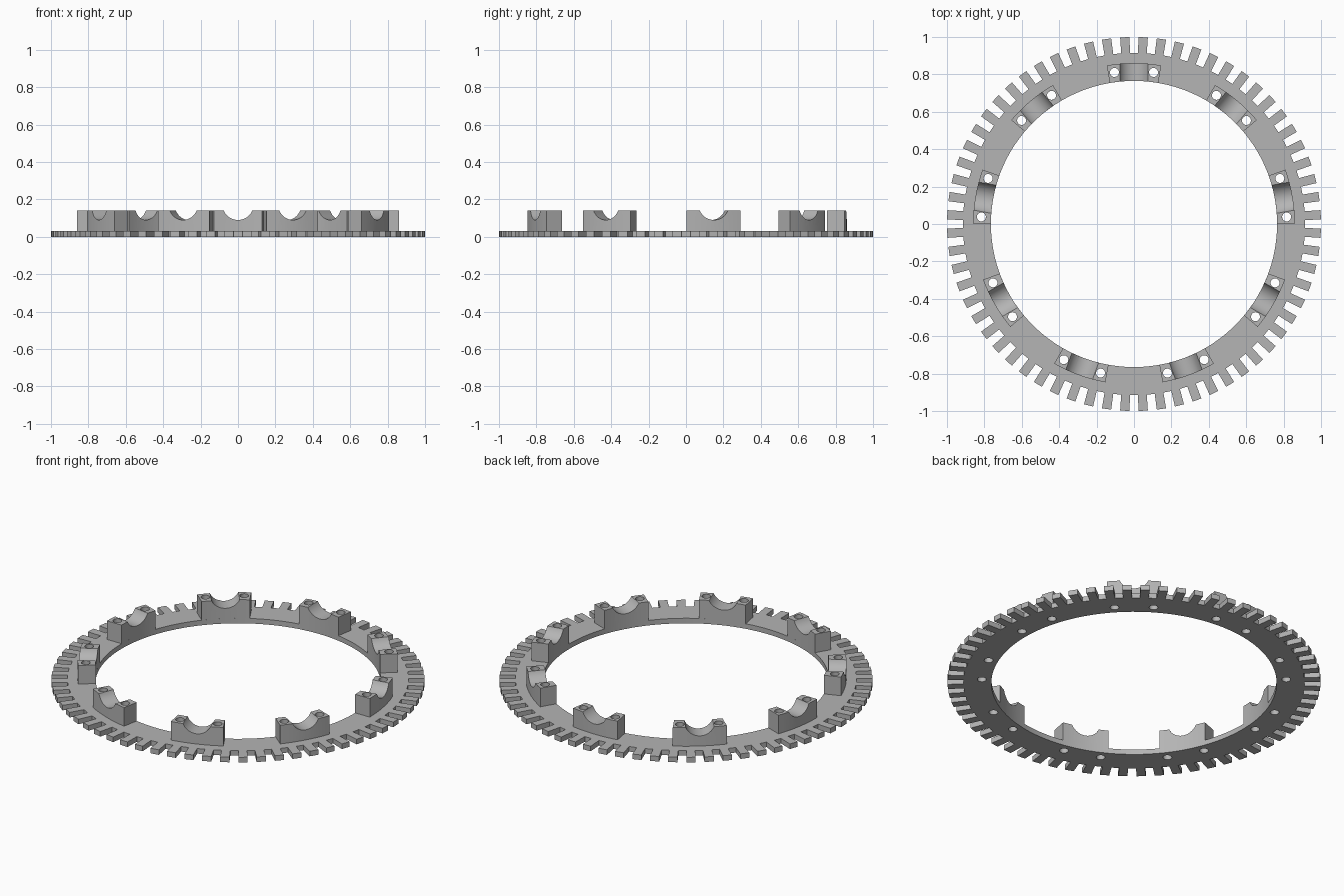
import bpy
import bmesh
from math import sin, cos, radians, pi
from mathutils import Matrix

TEETH, MOUNTS = 64, 9
INNER, ROOT, TIP = 0.765, 0.915, 1.0
PLATE, TOP, BLOCK_OUT = 0.03, 0.14, 0.86
HOLE_R, HOLE_ORBIT, HOLE_ANGLE = 0.024, 0.817, radians(7.35)
BLOCK_HALF = radians(9.75)

if "Cube" in bpy.data.objects:
    bpy.data.objects.remove(bpy.data.objects["Cube"])

grey = bpy.data.materials.new("machined grey")
grey.use_nodes = True
grey.diffuse_color = (0.46, 0.46, 0.46, 1)
grey.node_tree.nodes["Principled BSDF"].inputs["Base Color"].default_value = grey.diffuse_color


def polar(bm, r, a, z=0):
    return bm.verts.new((r * cos(a), r * sin(a), z))


def make_object(name, bm):
    bmesh.ops.recalc_face_normals(bm, faces=bm.faces)
    mesh = bpy.data.meshes.new(name)
    bm.to_mesh(mesh)
    bm.free()
    mesh.materials.append(grey)
    obj = bpy.data.objects.new(name, mesh)
    bpy.context.collection.objects.link(obj)
    return obj


def thicken(bm, height):
    # Raise a flat sheet into a solid, keeping the sheet as its underside
    made = bmesh.ops.extrude_face_region(bm, geom=bm.faces[:], use_keep_orig=True)
    top = [v for v in made["geom"] if isinstance(v, bmesh.types.BMVert)]
    bmesh.ops.translate(bm, verts=top, vec=(0, 0, height))


def cut(obj, cutter):
    # Apply a boolean cut and discard the cutter
    cutter.hide_render = True
    mod = obj.modifiers.new("cut", "BOOLEAN")
    mod.operation, mod.solver, mod.object = "DIFFERENCE", "EXACT", cutter
    bpy.context.view_layer.update()
    graph = bpy.context.evaluated_depsgraph_get()
    mesh = bpy.data.meshes.new_from_object(obj.evaluated_get(graph))
    obj.modifiers.clear()
    obj.data = mesh
    bpy.data.objects.remove(cutter)


def smooth(obj):
    bpy.ops.object.select_all(action="DESELECT")
    obj.select_set(True)
    bpy.context.view_layer.objects.active = obj
    bpy.ops.object.shade_smooth_by_angle(angle=radians(30))


def hole_cutter(mount_angles):
    bm = bmesh.new()
    for a in mount_angles:
        for side in (-1, 1):
            b = a + side * HOLE_ANGLE
            place = Matrix.Translation((HOLE_ORBIT * cos(b), HOLE_ORBIT * sin(b), 0.1))
            bmesh.ops.create_cone(bm, cap_ends=True, segments=24, radius1=HOLE_R,
                                  radius2=HOLE_R, depth=0.4, matrix=place)
    return make_object("hole_cutter", bm)


# Toothed ring: each pitch is a rim piece, a tooth and a gap piece
bm = bmesh.new()
pitch = 2 * pi / TEETH
inner, root, tip = [], [], []
for i in range(TEETH):
    mid = (i + 0.5) * pitch
    for side in (-1, 1):
        a = mid + side * 0.0236 / ROOT
        inner.append(polar(bm, INNER, a))
        root.append(polar(bm, ROOT, a))
        tip.append(polar(bm, TIP, mid + side * 0.025 / TIP))
count = len(inner)
for i in range(count):
    j = (i + 1) % count
    bm.faces.new((inner[i], root[i], root[j], inner[j]))
    if i % 2 == 0:
        bm.faces.new((root[i], tip[i], tip[j], root[j]))
thicken(bm, PLATE)
ring = make_object("toothed_ring", bm)

angles = [pi / 2 + i * 2 * pi / MOUNTS for i in range(MOUNTS)]
cut(ring, hole_cutter(angles))
smooth(ring)

# Bearing block: curved sector with a round saddle and two bolt holes
bm = bmesh.new()
steps = 8
rows = []
for i in range(steps + 1):
    a = BLOCK_HALF * (2 * i / steps - 1)
    rows.append((polar(bm, INNER, a, PLATE), polar(bm, BLOCK_OUT, a, PLATE)))
for (a, b), (c, d) in zip(rows, rows[1:]):
    bm.faces.new((a, b, d, c))
thicken(bm, TOP - PLATE)
block = make_object("bearing_block_1", bm)

bm = bmesh.new()
saddle_r = 0.083
place = Matrix.Translation((0.8, 0, 0.09 + saddle_r)) @ Matrix.Rotation(pi / 2, 4, "Y")
bmesh.ops.create_cone(bm, cap_ends=True, segments=64, radius1=saddle_r,
                      radius2=saddle_r, depth=0.4, matrix=place)
cut(block, make_object("saddle_cutter", bm))
cut(block, hole_cutter([0]))
smooth(block)

# Repeat the block around the ring
block.rotation_euler.z = angles[0]
for i, a in enumerate(angles[1:], 2):
    copy = bpy.data.objects.new(f"bearing_block_{i}", block.data)
    copy.rotation_euler.z = a
    bpy.context.collection.objects.link(copy)
